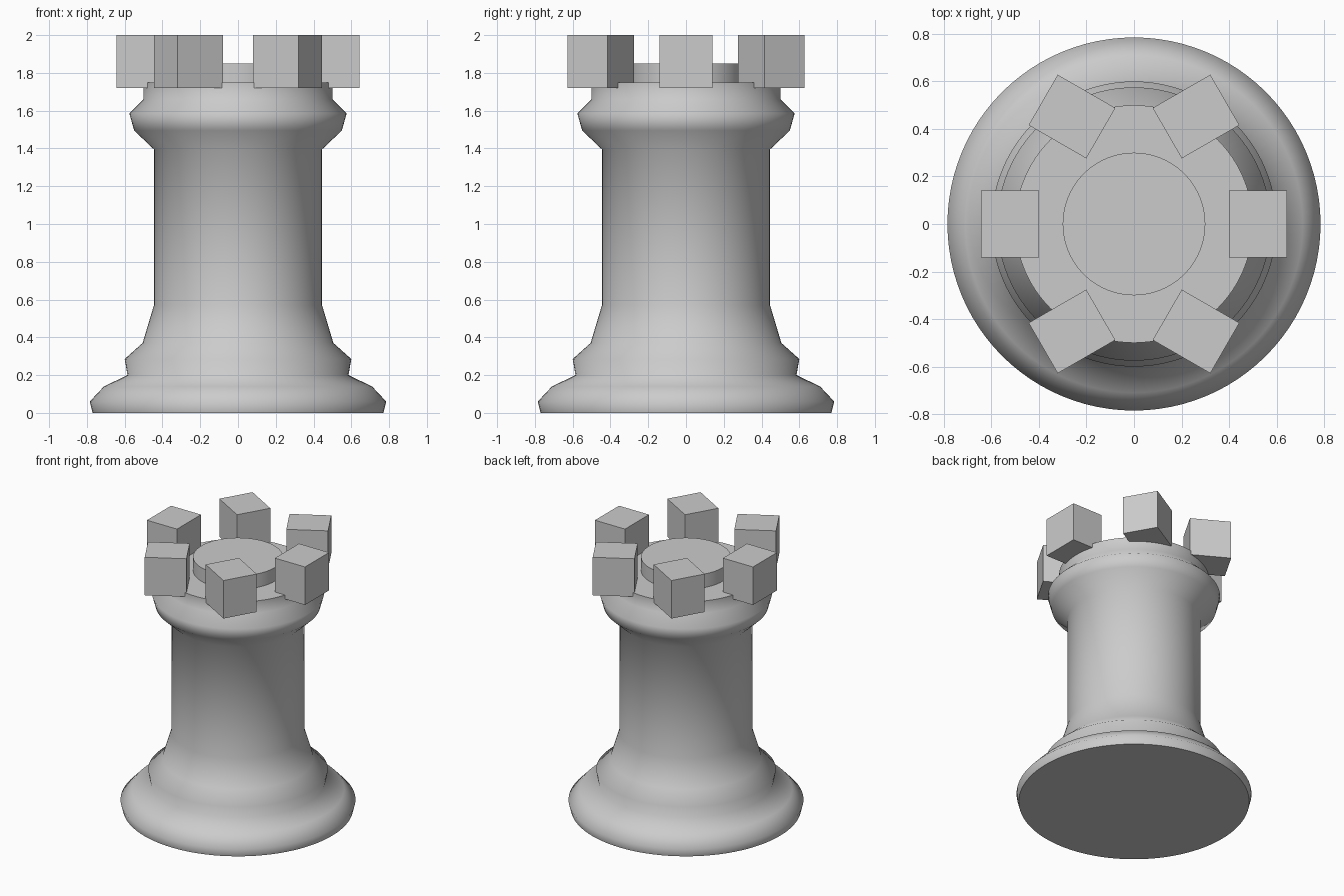
import bpy, bmesh
from math import cos, sin, radians
from mathutils import Matrix

if "Cube" in bpy.data.objects:
    bpy.data.objects.remove(bpy.data.objects["Cube"])

stone = bpy.data.materials.new("light_grey_stone")
stone.use_nodes = True
GREY = (0.6, 0.6, 0.6, 1)
stone.diffuse_color = GREY
stone.node_tree.nodes["Principled BSDF"].inputs["Base Color"].default_value = GREY

SEGMENTS = 96


def finish(name, bm):
    mesh = bpy.data.meshes.new(name)
    bm.to_mesh(mesh)
    bm.free()
    mesh.materials.append(stone)
    obj = bpy.data.objects.new(name, mesh)
    bpy.context.collection.objects.link(obj)
    return obj


def turned(name, profile):
    """Spin a (radius, height) profile; smooth walls, flat end caps."""
    bm = bmesh.new()
    rings = []
    for r, z in profile:
        ring = bmesh.ops.create_circle(bm, segments=SEGMENTS, radius=r,
                                       matrix=Matrix.Translation((0, 0, z)))
        rings.append(ring["verts"])
    for low, high in zip(rings, rings[1:]):
        for i in range(SEGMENTS):
            j = (i + 1) % SEGMENTS
            bm.faces.new((low[i], low[j], high[j], high[i])).smooth = True
    bm.faces.new(rings[0])
    bm.faces.new(rings[-1])
    bmesh.ops.recalc_face_normals(bm, faces=bm.faces)
    return finish(name, bm)


# Turned body: flared base, collar, shaft and head
turned("tower_body", [
    (0.77, 0), (0.785, 0.06), (0.71, 0.14), (0.585, 0.2), (0.6, 0.285),
    (0.505, 0.37), (0.445, 0.57), (0.445, 1.395), (0.55, 1.495),
    (0.575, 1.585), (0.5, 1.66), (0.5, 1.75)])

# Raised disc on the deck
turned("deck_disc", [(0.3, 1.74), (0.3, 1.85)])

# Six battlement blocks, each turned against its place round the ring
for n in range(6):
    angle = radians(60 * n)
    bm = bmesh.new()
    bmesh.ops.create_cube(bm, size=1)
    bmesh.ops.scale(bm, vec=(0.245, 0.28, 0.28), verts=bm.verts)
    block = finish(f"battlement_{n + 1}", bm)
    block.location = (0.522 * cos(angle), 0.522 * sin(angle), 1.86)
    block.rotation_euler.z = -angle
